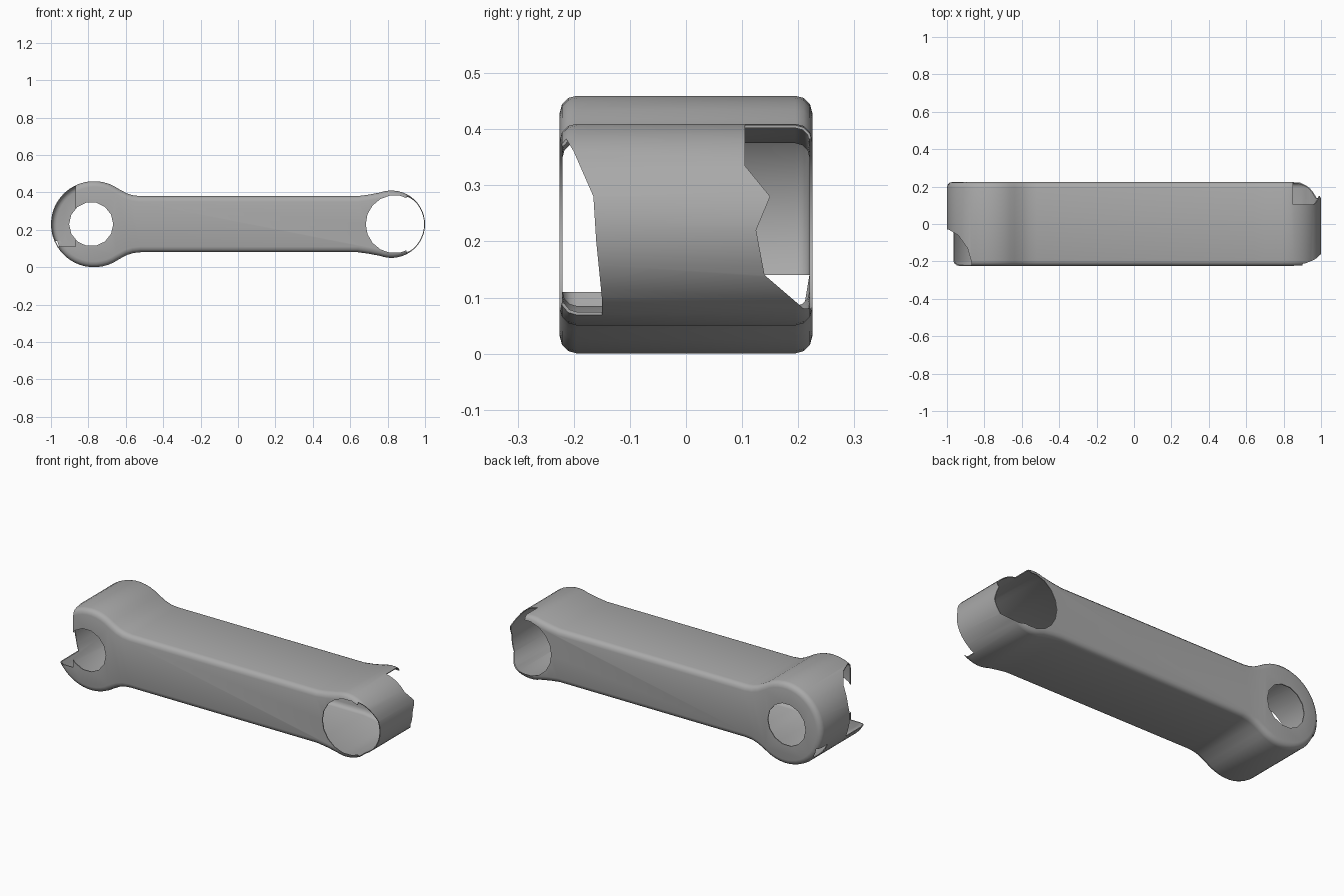
import bpy, bmesh
from math import cos, sin, radians
from mathutils import Vector

cube = bpy.data.objects.get("Cube")
if cube:
    bpy.data.objects.remove(cube)

MID = 0.23          # height of the long axis
HALF = 0.225        # half of the width in y

grey = bpy.data.materials.new("plain_grey")
grey.use_nodes = True
grey.diffuse_color = (0.4, 0.4, 0.4, 1)
grey.node_tree.nodes["Principled BSDF"].inputs["Base Color"].default_value = (0.4, 0.4, 0.4, 1)


def prism(name, points, along):
    """Extrude a closed outline of 3D points along a vector."""
    bm = bmesh.new()
    face = bm.faces.new([bm.verts.new(p) for p in points])
    out = bmesh.ops.extrude_face_region(bm, geom=[face])
    verts = [g for g in out["geom"] if isinstance(g, bmesh.types.BMVert)]
    bmesh.ops.translate(bm, verts=verts, vec=Vector(along))
    bmesh.ops.recalc_face_normals(bm, faces=bm.faces)
    mesh = bpy.data.meshes.new(name)
    bm.to_mesh(mesh)
    bm.free()
    obj = bpy.data.objects.new(name, mesh)
    bpy.context.collection.objects.link(obj)
    return obj


def arc(cx, r, start, end, steps):
    angles = [radians(start + (end - start) * i / steps) for i in range(steps + 1)]
    return [(cx + r * cos(a), r * sin(a)) for a in angles]


# Rod outline: large ring end, straight shank, small open end
upper = (arc(-0.77, 0.23, 180, 55, 16)
         + [(-0.595, 0.165), (-0.56, 0.154), (-0.52, 0.15), (0.64, 0.15), (0.7, 0.158)]
         + arc(0.82, 0.18, 110, 0, 14))
outline = upper + [(x, -z) for x, z in reversed(upper[1:-1])]
rod = prism("hollow_rod", [(x, -HALF, MID + z) for x, z in outline], (0, 2 * HALF, 0))
rod.data.materials.append(grey)
bpy.context.view_layer.objects.active = rod
rod.select_set(True)

# Rounded rims and a thin wall
bevel = rod.modifiers.new("rounded_rims", "BEVEL")
bevel.width = 0.03
bevel.segments = 3
bevel.limit_method = "ANGLE"
bevel.angle_limit = radians(60)
wall = rod.modifiers.new("thin_wall", "SOLIDIFY")
wall.thickness = 0.005
wall.offset = -1

# Round openings through the front and back
cutters = []
for name, x, r, n in (("ring_opening", -0.785, 0.118, 14), ("end_opening", 0.838, 0.155, 18)):
    pts = [(a, -0.4, MID + b) for a, b in arc(x, r, 0, 360, n)[:-1]]
    cutters.append(prism(name, pts, (0, 0.8, 0)))

# Ragged breaks at the corners of the small end
back_break = [(0.105, 0.43), (0.105, 0.335), (0.15, 0.28), (0.125, 0.22),
              (0.14, 0.14), (0.21, 0.08), (0.3, 0.08), (0.3, 0.43)]
front_break = [(-0.215, 0.385), (-0.2, 0.36), (-0.165, 0.28), (-0.16, 0.2),
               (-0.15, 0.1), (-0.15, 0.065), (-0.3, 0.065), (-0.3, 0.385)]
for name, pts, x in (("back_break", back_break, 0.85), ("front_break", front_break, 0.9)):
    cutters.append(prism(name, [(x, y, z) for y, z in pts], (0.3, 0, 0)))

# Ragged breaks on the ring end
ring_break = [(-1.05, -0.03), (-0.99, -0.03), (-0.94, -0.06), (-0.89, -0.13),
              (-0.87, -0.2), (-0.87, -0.3), (-1.05, -0.3)]
cutters.append(prism("ring_break", [(x, y, 0.11) for x, y in ring_break], (0, 0, 0.4)))
low_break = [(0.14, 0.08), (0.21, 0.08), (0.22, 0.14), (0.14, 0.14)]
cutters.append(prism("low_break", [(-1.05, y, z) for y, z in low_break], (0.2, 0, 0)))

for cutter in cutters:
    cutter.hide_render = True
    cut = rod.modifiers.new(cutter.name, "BOOLEAN")
    cut.operation = "DIFFERENCE"
    cut.solver = "EXACT"
    cut.object = cutter

for mod in list(rod.modifiers):
    bpy.ops.object.modifier_apply(modifier=mod.name)
for cutter in cutters:
    bpy.data.objects.remove(cutter)

bpy.ops.object.shade_smooth_by_angle(angle=radians(40))
